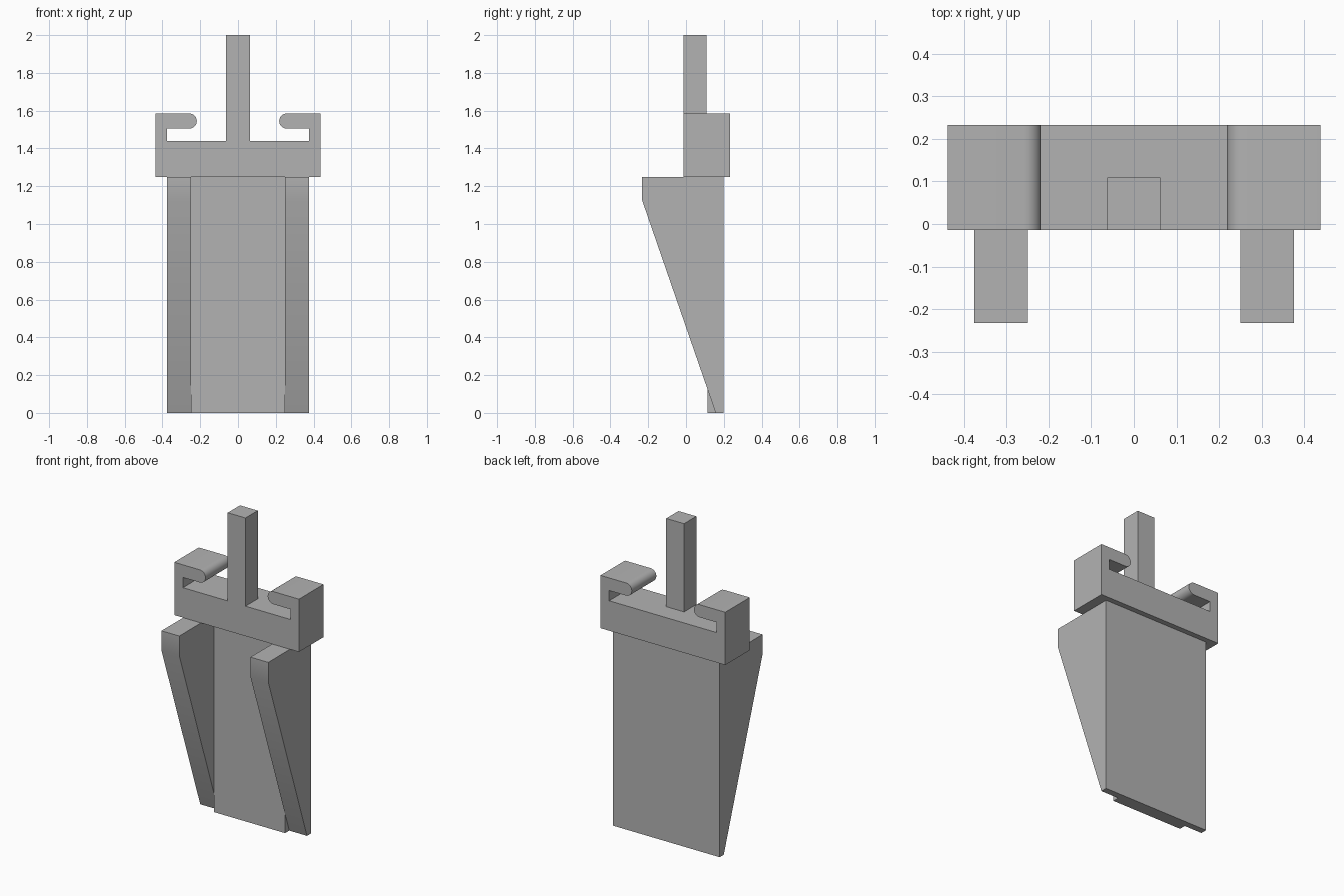
import bpy, bmesh, math
from mathutils import Vector

cube = bpy.data.objects.get("Cube")
if cube:
    bpy.data.objects.remove(cube, do_unlink=True)

grey = bpy.data.materials.new("plain_grey")
grey.use_nodes = True
COLOUR = (0.45, 0.45, 0.45, 1)
grey.diffuse_color = COLOUR
grey.node_tree.nodes["Principled BSDF"].inputs["Base Color"].default_value = COLOUR


def extrude_profile(name, points, start, end, axis):
    """Extrude an outline along x (points are y, z) or along y (points are x, z)."""
    bm = bmesh.new()
    if axis == "x":
        verts = [bm.verts.new((start, a, b)) for a, b in points]
        step = Vector((end - start, 0, 0))
    else:
        verts = [bm.verts.new((a, start, b)) for a, b in points]
        step = Vector((0, end - start, 0))
    face = bm.faces.new(verts)
    made = bmesh.ops.extrude_face_region(bm, geom=[face], use_keep_orig=True)
    bmesh.ops.translate(bm, vec=step,
                        verts=[g for g in made["geom"] if isinstance(g, bmesh.types.BMVert)])
    bmesh.ops.recalc_face_normals(bm, faces=bm.faces)
    mesh = bpy.data.meshes.new(name)
    bm.to_mesh(mesh)
    bm.free()
    mesh.materials.append(grey)
    obj = bpy.data.objects.new(name, mesh)
    bpy.context.collection.objects.link(obj)
    bpy.ops.object.select_all(action="DESELECT")
    obj.select_set(True)
    bpy.context.view_layer.objects.active = obj
    bpy.ops.object.shade_smooth_by_angle(angle=math.radians(30))
    return obj


def rectangle(a0, a1, b0, b1):
    return [(a0, b0), (a1, b0), (a1, b1), (a0, b1)]


BACK, FRONT, CLIP_FRONT, CLIP_BACK = 0.198, -0.232, -0.014, 0.232
SHOULDER, SLOT_FLOOR = 1.25, 1.44

# Flat plate between the two tapered ribs
extrude_profile("back_plate", rectangle(0.115, BACK, 0, SHOULDER), -0.25, 0.25, "x")

# Tapered side ribs
rib = [(BACK, 0), (BACK, SHOULDER), (FRONT, SHOULDER), (FRONT, 1.125), (0.157, 0)]
for side, name in ((1, "left_rib"), (-1, "right_rib")):
    extrude_profile(name, rib, side * 0.25, side * 0.375, "x")

# Clip with two inward hooks that have rounded tips
radius = 0.04
tip_x, tip_z = 0.218 + radius, 1.545
half = [(0.438, SHOULDER), (0.438, tip_z + radius)]
for i in range(13):
    angle = math.pi / 2 + math.pi * i / 12
    half.append((tip_x + radius * math.cos(angle), tip_z + radius * math.sin(angle)))
half += [(0.377, tip_z - radius), (0.377, SLOT_FLOOR)]
outline = half + [(-x, z) for x, z in reversed(half)]
extrude_profile("hooked_clip", outline, CLIP_FRONT, CLIP_BACK, "y")

# Upright post
extrude_profile("post", rectangle(-0.0625, 0.0625, SLOT_FLOOR, 2), CLIP_FRONT, 0.109, "y")
